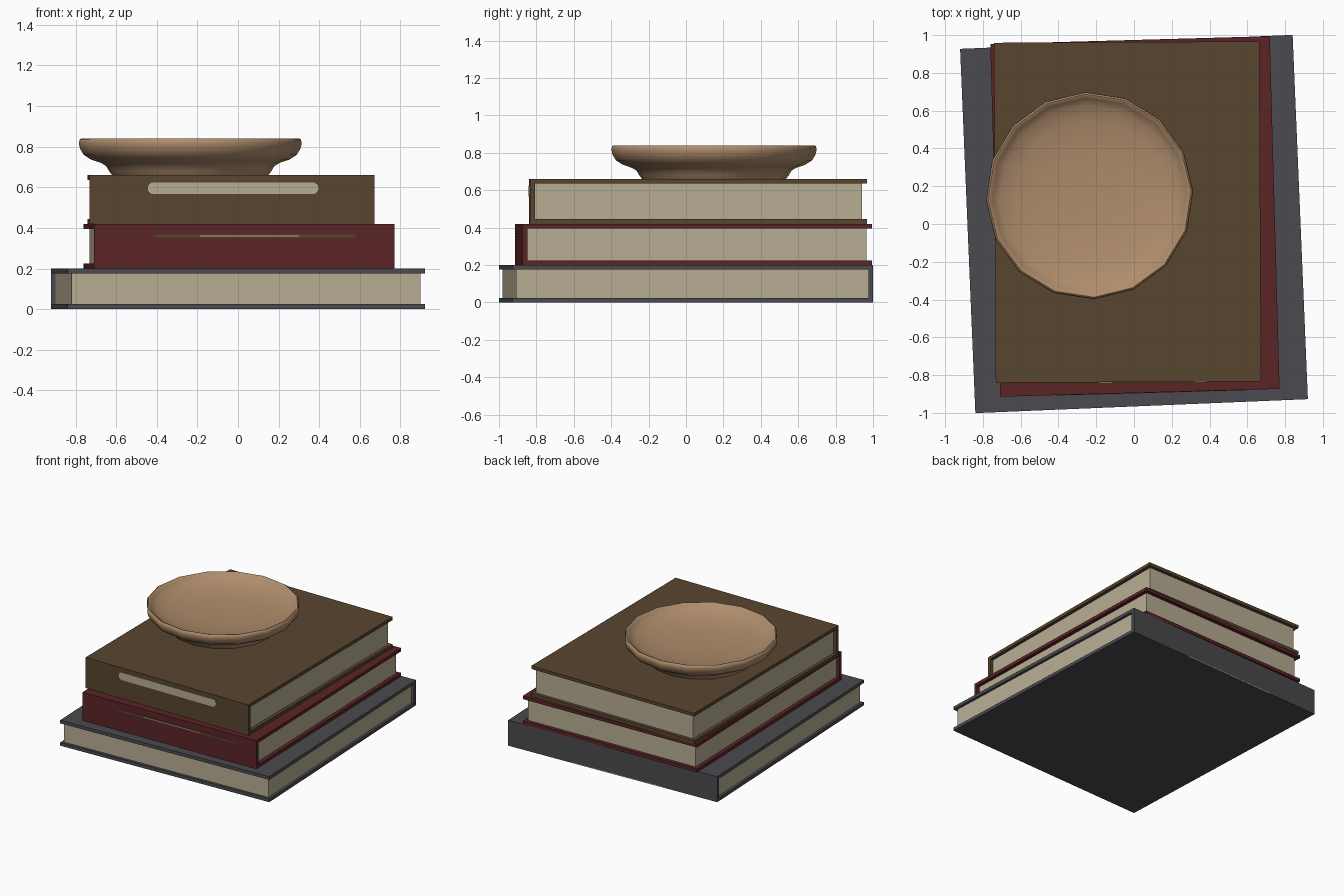
import bpy, bmesh, math
from mathutils import Matrix

if "Cube" in bpy.data.objects:
    bpy.data.objects.remove(bpy.data.objects["Cube"])


def material(name, rgb):
    m = bpy.data.materials.new(name)
    m.diffuse_color = (*rgb, 1)
    m.use_nodes = True
    m.node_tree.nodes["Principled BSDF"].inputs["Base Color"].default_value = m.diffuse_color
    return m


GREY = material("slate cover", (0.070, 0.069, 0.080))
RED = material("oxblood cover", (0.105, 0.017, 0.019))
BROWN = material("brown cover", (0.098, 0.060, 0.028))
PAPER = material("cream paper", (0.48, 0.42, 0.295))
WOOD = material("light wood", (0.43, 0.265, 0.15))


def finish(bm, name, mat, matrix):
    bmesh.ops.recalc_face_normals(bm, faces=bm.faces)
    me = bpy.data.meshes.new(name)
    bm.to_mesh(me)
    bm.free()
    me.materials.append(mat)
    ob = bpy.data.objects.new(name, me)
    ob.matrix_world = matrix
    bpy.context.collection.objects.link(ob)
    return ob


def prism(name, pts, vec, mat, matrix):
    """Extrude a closed outline along vec."""
    bm = bmesh.new()
    f = bm.faces.new([bm.verts.new(p) for p in pts])
    r = bmesh.ops.extrude_face_region(bm, geom=[f])
    vs = [v for v in r["geom"] if isinstance(v, bmesh.types.BMVert)]
    bmesh.ops.translate(bm, verts=vs, vec=vec)
    return finish(bm, name, mat, matrix)


def book(name, mat, centre, w, d, z0, z1, angle, inset):
    """C-shaped cover with the spine at local -y, and a page block inside."""
    t, h = 0.025, z1 - z0
    mw = Matrix.Translation((*centre, z0)) @ Matrix.Rotation(math.radians(angle), 4, 'Z')
    x, y = w / 2, d / 2
    outline = [(-y, 0), (y, 0), (y, t), (-y + t, t),
               (-y + t, h - t), (y, h - t), (y, h), (-y, h)]
    prism(name + "_cover", [(-x, a, b) for a, b in outline], (w, 0, 0), mat, mw)
    px, y0, y1 = x - inset, -y + t, y - inset
    prism(name + "_pages", [(-px, y0, t), (px, y0, t), (px, y1, t), (-px, y1, t)],
          (0, 0, h - 2 * t), PAPER, mw)
    return mw, -y


def spine_label(name, frame, x0, x1, z0, z1, mat, depth=0.003):
    """Thin round-ended plate on the spine, in book coordinates."""
    mw, y = frame
    r, zc = (z1 - z0) / 2, (z0 + z1) / 2
    pts = []
    for cx, start in ((x1 - r, -90), (x0 + r, 90)):
        for i in range(9):
            a = math.radians(start + i * 22.5)
            pts.append((cx + r * math.cos(a), y + 0.002, zc + r * math.sin(a)))
    prism(name, pts, (0, -depth - 0.002, 0), mat, mw)


# Stack of books, the lowest with its spine to the back
low = book("bottom_book", GREY, (0, 0), 1.762, 1.93, 0.0, 0.20, 182.4, 0.02)
mid = book("middle_book", RED, (0.005, 0.04), 1.48, 1.868, 0.20, 0.42, 1.6, 0.028)
top = book("top_book", BROWN, (-0.034, 0.063), 1.405, 1.80, 0.42, 0.66, 0.3, 0.025)

# Spine labels
spine_label("bottom_label", low, -0.35, 0.45, 0.0, 0.007, PAPER, 0.001)
spine_label("middle_label", mid, -0.44, 0.55, 0.153, 0.168, BROWN, 0.002)
spine_label("middle_label_line", mid, -0.22, 0.27, 0.158, 0.163, PAPER, 0.003)
spine_label("top_label", top, -0.415, 0.425, 0.146, 0.205, PAPER)

# Turned wooden dish: 16-sided revolved profile (radius, height)
profile = [(0.385, 0.0), (0.40, 0.02), (0.415, 0.045), (0.44, 0.06), (0.49, 0.077),
           (0.525, 0.10), (0.543, 0.13), (0.549, 0.155), (0.546, 0.175), (0.538, 0.18),
           (0.527, 0.176), (0.515, 0.16), (0.48, 0.138), (0.40, 0.115),
           (0.27, 0.097), (0.13, 0.09)]
N = 16
bm = bmesh.new()
rings = [[bm.verts.new((r * math.cos(2 * math.pi * i / N), r * math.sin(2 * math.pi * i / N), z))
          for i in range(N)] for r, z in profile]
for a, b in zip(rings, rings[1:]):
    for i in range(N):
        j = (i + 1) % N
        bm.faces.new((a[i], a[j], b[j], b[i]))
bm.faces.new(rings[0])
c = bm.verts.new((0, 0, 0.088))
for i in range(N):
    bm.faces.new((rings[-1][i], rings[-1][(i + 1) % N], c))
dish = finish(bm, "wooden_dish", WOOD, Matrix.Translation((-0.235, 0.15, 0.66))
              @ Matrix.Rotation(math.radians(2.5), 4, 'Z'))
bpy.context.view_layer.objects.active = dish
dish.select_set(True)
bpy.ops.object.shade_smooth_by_angle(angle=math.radians(50))
